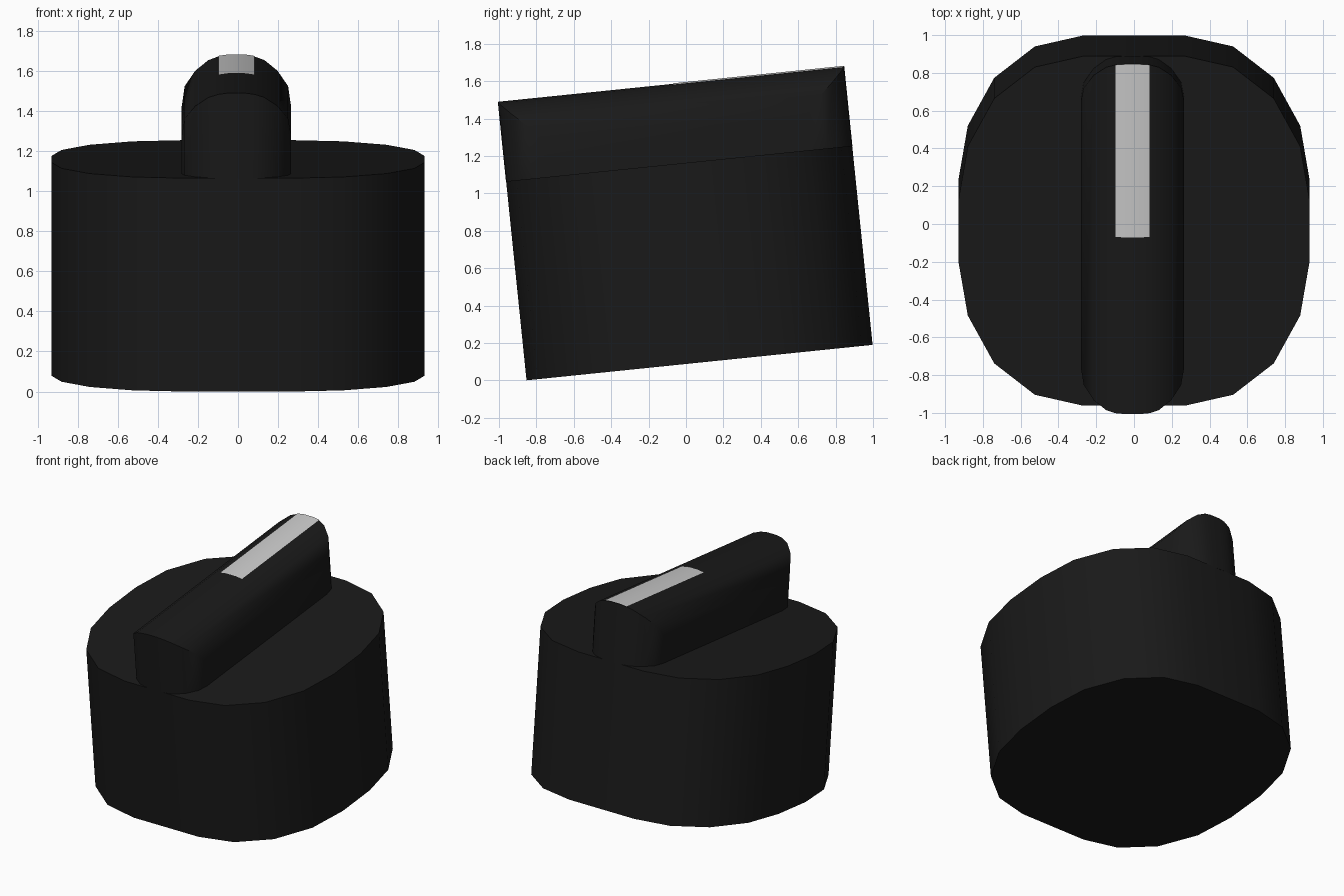
import bpy, math

if "Cube" in bpy.data.objects:
    bpy.data.objects.remove(bpy.data.objects["Cube"])

TILT = math.radians(5.85)


def material(name, value):
    mat = bpy.data.materials.new(name)
    mat.diffuse_color = (value, value, value, 1)
    mat.use_nodes = True
    mat.node_tree.nodes["Principled BSDF"].inputs["Base Color"].default_value = mat.diffuse_color
    return mat


def add_part(name, verts, faces, mat):
    mesh = bpy.data.meshes.new(name)
    mesh.from_pydata(verts, [], faces)
    obj = bpy.data.objects.new(name, mesh)
    bpy.context.collection.objects.link(obj)
    mesh.materials.append(mat)
    # the whole knob leans back slightly
    obj.rotation_euler = (TILT, 0, 0)
    obj.location = (0, 0.0725, 0.095)
    bpy.ops.object.select_all(action='DESELECT')
    obj.select_set(True)
    bpy.context.view_layer.objects.active = obj
    bpy.ops.object.shade_smooth_by_angle(angle=math.radians(35))
    return obj


black = material("black_plastic", 0.01)
white = material("pale_marking", 0.6)

# Knob body: one quarter of the outline, mirrored into a closed prism
quarter = [(0.93, 0.16), (0.88, 0.45), (0.74, 0.705), (0.525, 0.872), (0.27, 0.93)]
half = quarter + [(-x, y) for x, y in reversed(quarter)]
outline = half + [(-x, -y) for x, y in half]
n = len(outline)
verts = [(x, y, z) for z in (0, 1.07) for x, y in outline]
faces = [(i, (i + 1) % n, n + (i + 1) % n, n + i) for i in range(n)]
faces += [tuple(reversed(range(n))), tuple(range(n, 2 * n))]
add_part("knob_body", verts, faces, black)

# Grip: columns across x, each with half length and arch height
SHIFT = -0.008
right = [(0.04, 0.931, 1.497), (0.09, 0.927, 1.490), (0.14, 0.912, 1.473),
         (0.205, 0.865, 1.425), (0.258, 0.79, 1.355), (0.273, 0.71, 1.26)]
columns = [(-x, y, z) for x, y, z in reversed(right)] + right
verts, faces = [], []
for x, y, z in columns:
    x += SHIFT
    verts += [(x, -y, 1.068), (x, -y, z), (x, y, z), (x, y, 1.068)]
for c in range(len(columns) - 1):
    a, b = 4 * c, 4 * c + 4
    faces += [(a + k, b + k, b + (k + 1) % 4, a + (k + 1) % 4) for k in range(4)]
last = 4 * (len(columns) - 1)
faces += [(0, 1, 2, 3), tuple(last + k for k in (3, 2, 1, 0))]
add_part("grip", verts, faces, black)

# Pointer stripe: follows the crown of the grip over its rear half
crown = [c for c in columns if abs(c[0]) < 0.1]
verts = [(x + SHIFT, end, z + 0.003) for x, y, z in crown for end in (0.01, y)]
faces = [(2 * i, 2 * i + 2, 2 * i + 3, 2 * i + 1) for i in range(len(crown) - 1)]
add_part("pointer_stripe", verts, faces, white)
